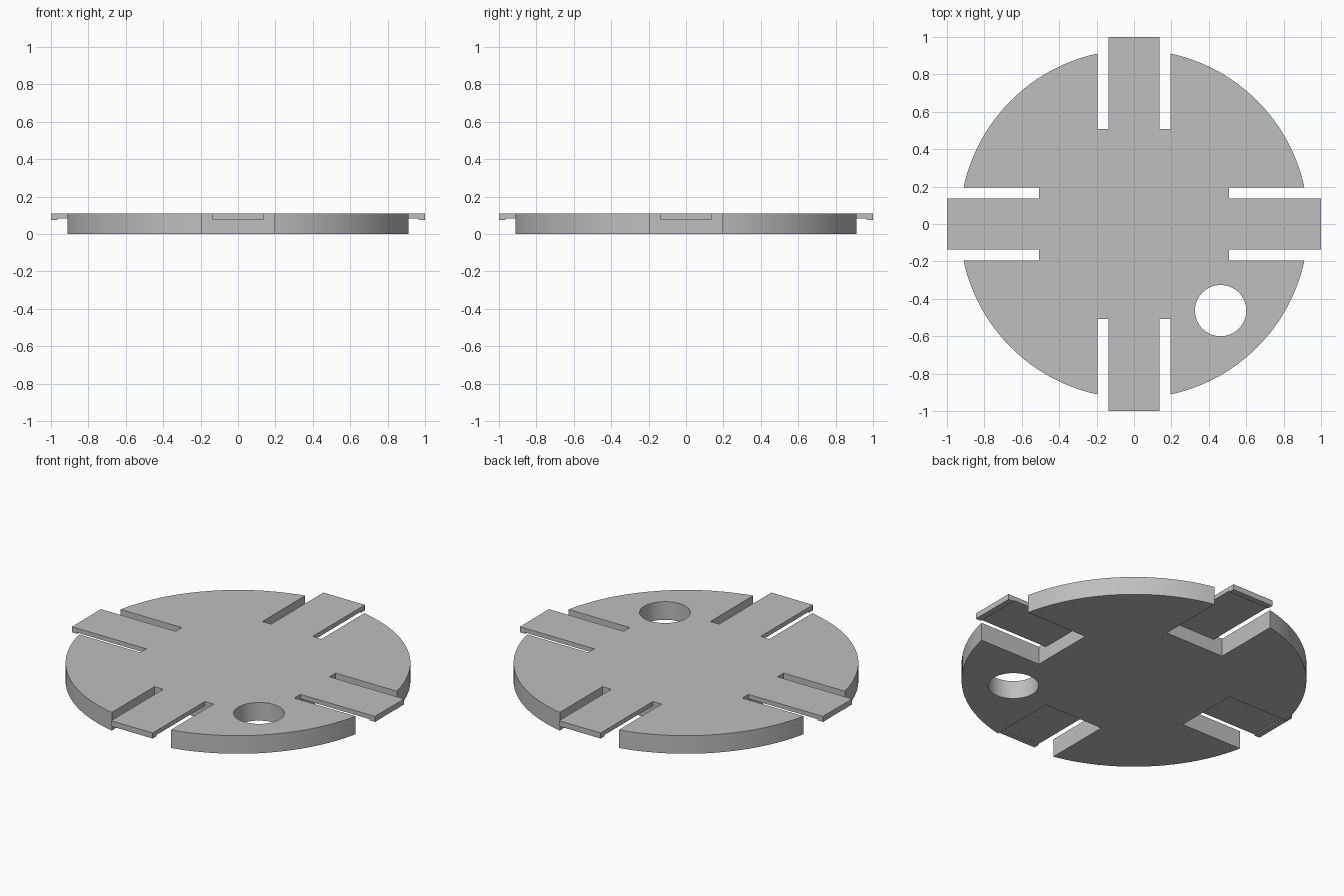
import bpy, bmesh, math
from mathutils import Matrix

cube = bpy.data.objects.get("Cube")
if cube:
    bpy.data.objects.remove(cube, do_unlink=True)

HEIGHT = 0.108
RADIUS = 0.932
SLOT_START, SLOT_HALF = 0.508, 0.195
TAB_HALF = 0.137

grey = bpy.data.materials.new("plain grey")
grey.use_nodes = True
colour = (0.52, 0.52, 0.52, 1)
grey.diffuse_color = colour
grey.node_tree.nodes["Principled BSDF"].inputs["Base Color"].default_value = colour


def make_object(name, bm):
    bmesh.ops.recalc_face_normals(bm, faces=bm.faces)
    mesh = bpy.data.meshes.new(name)
    bm.to_mesh(mesh)
    bm.free()
    mesh.materials.append(grey)
    obj = bpy.data.objects.new(name, mesh)
    bpy.context.collection.objects.link(obj)
    return obj


def cylinder(name, radius, x, y, z0, z1, sides):
    bm = bmesh.new()
    bmesh.ops.create_cone(bm, cap_ends=True, segments=sides, radius1=radius,
                          radius2=radius, depth=z1 - z0,
                          matrix=Matrix.Translation((x, y, (z0 + z1) / 2)))
    return make_object(name, bm)


def radial_bars(name, profile, half):
    """Extrude an x-z profile across y and repeat it on all four sides."""
    bm = bmesh.new()
    for i in range(4):
        turn = Matrix.Rotation(i * math.pi / 2, 3, "Z")
        face = bm.faces.new([bm.verts.new(turn @ Matrix.Translation((x, -half, z)).translation)
                             for x, z in profile])
        out = bmesh.ops.extrude_face_region(bm, geom=[face])["geom"]
        verts = [v for v in out if isinstance(v, bmesh.types.BMVert)]
        bmesh.ops.translate(bm, verts=verts, vec=turn @ Matrix.Translation((0, 2 * half, 0)).translation)
    return make_object(name, bm)


def combine(target, other, operation):
    bpy.context.view_layer.objects.active = target
    mod = target.modifiers.new(operation.title(), "BOOLEAN")
    mod.operation, mod.object, mod.solver = operation, other, "EXACT"
    bpy.ops.object.modifier_apply(modifier=mod.name)
    bpy.data.objects.remove(other, do_unlink=True)


# Round plate
plate = cylinder("slotted_disc", RADIUS, 0, 0, 0, HEIGHT, 128)

# Four open slots and the round hole
slot = [(SLOT_START, -0.1), (1.1, -0.1), (1.1, 0.3), (SLOT_START, 0.3)]
combine(plate, radial_bars("slot_cutter", slot, SLOT_HALF), "DIFFERENCE")
combine(plate, cylinder("hole_cutter", TAB_HALF, 0.463, -0.463, -0.1, 0.3, 64), "DIFFERENCE")

# Thin spring tabs with a small lip under each tip
tab = [(0.45, 0.082), (0.965, 0.082), (0.965, 0.075), (1, 0.075), (1, HEIGHT), (0.45, HEIGHT)]
combine(plate, radial_bars("spring_tabs", tab, TAB_HALF), "UNION")

# Smooth rims with crisp edges
bpy.ops.object.select_all(action="DESELECT")
plate.select_set(True)
bpy.context.view_layer.objects.active = plate
bpy.ops.object.shade_smooth_by_angle(angle=math.radians(30))
